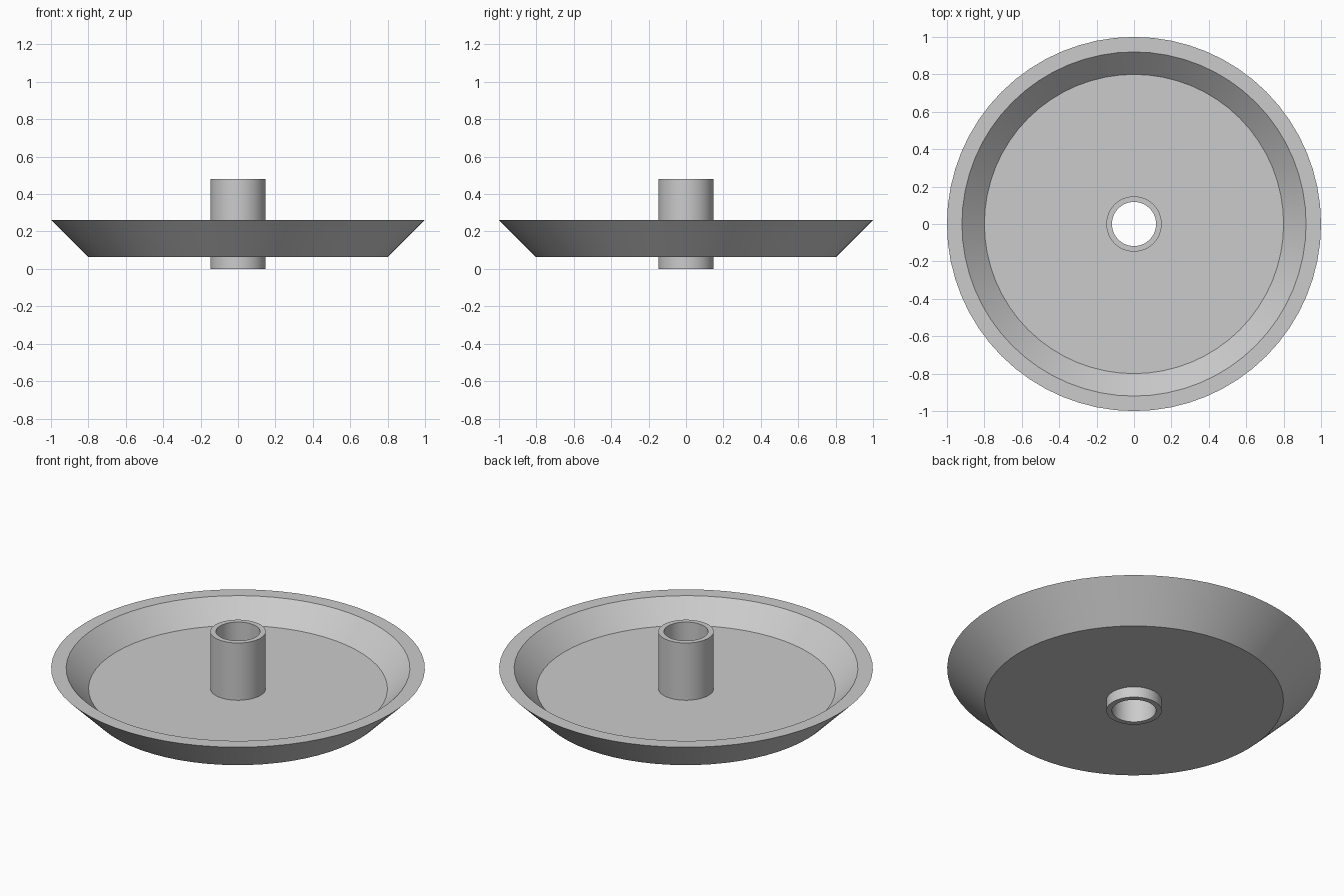
import bpy
import math

SEGMENTS = 64

# Remove the default cube
cube = bpy.data.objects.get("Cube")
if cube:
    bpy.data.objects.remove(cube, do_unlink=True)

# Single plain grey material
grey = bpy.data.materials.new("plain grey")
grey.use_nodes = True
colour = (0.6, 0.6, 0.6, 1.0)
grey.diffuse_color = colour
grey.node_tree.nodes["Principled BSDF"].inputs["Base Color"].default_value = colour


def lathe(name, profile):
    """Revolve a closed (radius, height) profile, listed counter-clockwise, about z."""
    count = len(profile)
    verts, faces = [], []
    for s in range(SEGMENTS):
        a = 2 * math.pi * s / SEGMENTS
        verts += [(r * math.cos(a), r * math.sin(a), z) for r, z in profile]
        here, after = s * count, (s + 1) % SEGMENTS * count
        for i in range(count):
            j = (i + 1) % count
            faces.append((here + i, after + i, after + j, here + j))
    mesh = bpy.data.meshes.new(name)
    mesh.from_pydata(verts, [], faces)
    mesh.materials.append(grey)
    obj = bpy.data.objects.new(name, mesh)
    bpy.context.collection.objects.link(obj)
    # Smooth round walls, sharp rims
    bpy.ops.object.select_all(action='DESELECT')
    obj.select_set(True)
    bpy.context.view_layer.objects.active = obj
    bpy.ops.object.shade_smooth_by_angle(angle=math.radians(30))
    return obj


# Shallow dish with sloping wall and flat rim; its hole ends inside the tube wall
lathe("dish", [(0.133, 0.063), (0.8, 0.063), (1.0, 0.262),
               (0.92, 0.262), (0.8, 0.142), (0.133, 0.142)])

# Open centre tube passing through the dish
lathe("centre_tube", [(0.118, 0), (0.148, 0), (0.148, 0.48), (0.118, 0.48)])
